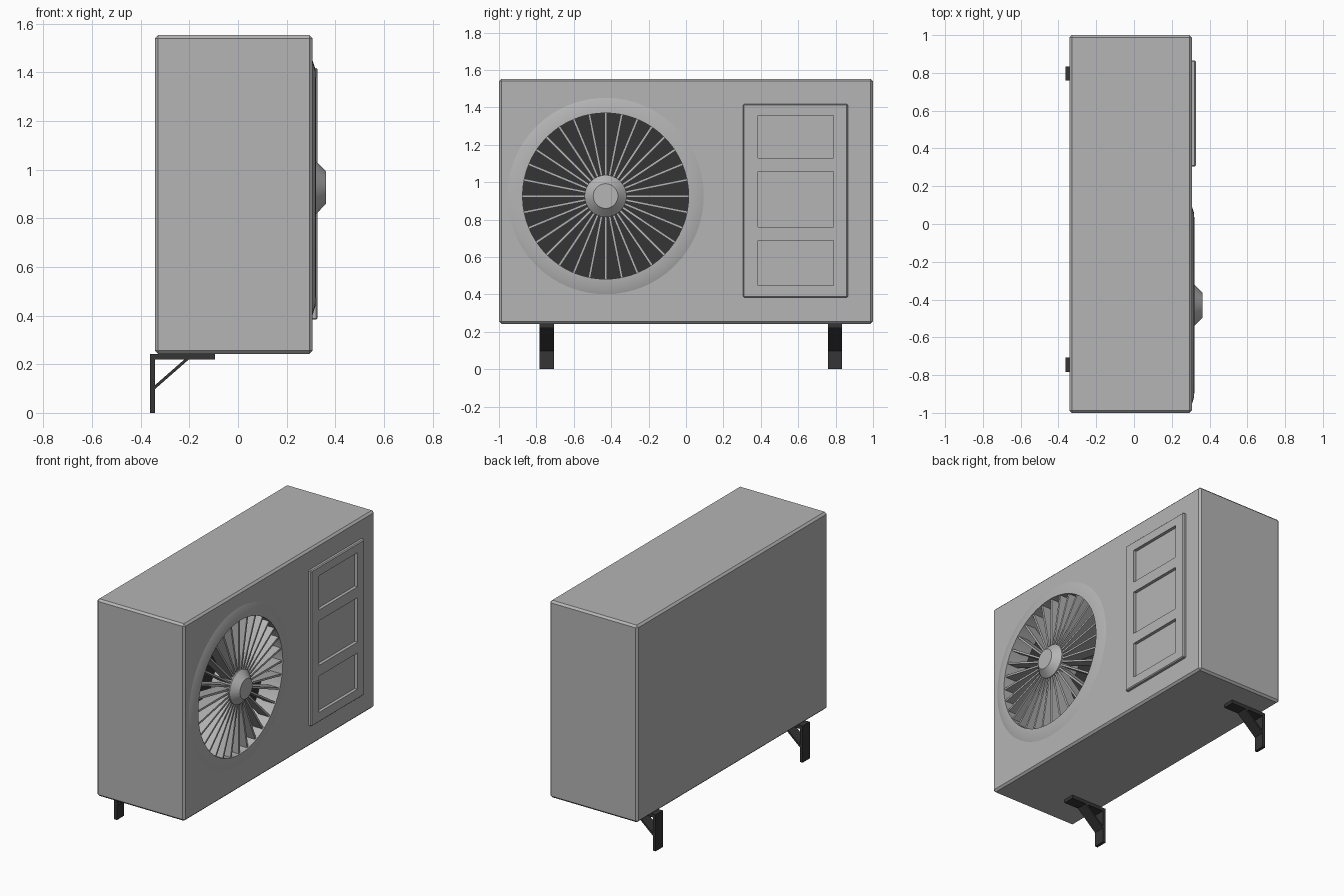
import bpy, bmesh, math
from mathutils import Matrix, Vector

if "Cube" in bpy.data.objects:
    bpy.data.objects.remove(bpy.data.objects["Cube"])

FY, FZ = -0.43, 0.926         # fan centre
FRONT = 0.306                 # x of the casing front face
HOLE = 0.444                  # fan opening radius


def material(name, v):
    m = bpy.data.materials.new(name)
    m.diffuse_color = (v, v, v, 1)
    m.use_nodes = True
    m.node_tree.nodes["Principled BSDF"].inputs["Base Color"].default_value = m.diffuse_color
    return m


grey = material("grey_paint", 0.46)
dark = material("dark_metal", 0.035)


def finish(name, bm, mat=grey, bevel=0, smooth=False):
    bmesh.ops.recalc_face_normals(bm, faces=bm.faces)
    me = bpy.data.meshes.new(name)
    bm.to_mesh(me)
    bm.free()
    ob = bpy.data.objects.new(name, me)
    bpy.context.collection.objects.link(ob)
    me.materials.append(mat)
    if bevel:
        m = ob.modifiers.new("bevel", 'BEVEL')
        m.width, m.segments, m.limit_method = bevel, 1, 'ANGLE'
    if smooth:
        bpy.ops.object.select_all(action='DESELECT')
        ob.select_set(True)
        bpy.context.view_layer.objects.active = ob
        bpy.ops.object.shade_smooth_by_angle(angle=math.radians(15))
    return ob


def add_box(bm, lo, hi, rot=Matrix()):
    lo, hi = Vector(lo), Vector(hi)
    m = rot @ Matrix.Translation((lo + hi) / 2) @ Matrix.Diagonal((*(hi - lo), 1))
    bmesh.ops.create_cube(bm, size=1, matrix=m)


def lathe(name, profile, steps=64, mat=grey):
    """Spin (radius, x) points around the fan axis."""
    bm = bmesh.new()
    vs = [bm.verts.new((x, FY, FZ + r)) for r, x in profile]
    edges = [bm.edges.new(p) for p in zip(vs, vs[1:])]
    bmesh.ops.spin(bm, geom=vs + edges, cent=(0, FY, FZ), axis=(1, 0, 0),
                   angle=math.tau, steps=steps)
    bmesh.ops.remove_doubles(bm, verts=bm.verts, dist=1e-5)
    return finish(name, bm, mat, smooth=True)


# Casing with a round fan opening
bm = bmesh.new()
add_box(bm, (-0.342, -1, 0.243), (FRONT, 1, 1.553))
casing = finish("casing", bm, bevel=0.013)
cutter = lathe("fan_opening_cutter", [(0, 0.17), (HOLE + 0.002, 0.17), (HOLE + 0.002, 0.5), (0, 0.5)])
cutter.hide_render = True
cutter.hide_viewport = True
cut = casing.modifiers.new("fan_opening", 'BOOLEAN')
cut.operation, cut.solver, cut.object = 'DIFFERENCE', 'EXACT', cutter

# Raised fan rim, dark back plate and hub
lathe("fan_rim", [(0.525, FRONT), (0.487, 0.318), (HOLE, 0.320), (HOLE, 0.175)])
lathe("fan_back_plate", [(0, 0.18), (HOLE, 0.18)], mat=dark)
lathe("fan_hub", [(0, 0.362), (0.066, 0.362), (0.112, 0.318), (0.112, 0.18)], steps=48)

# Radial grille vanes
bm = bmesh.new()
centre = Matrix.Translation((0, FY, FZ))
VANES = 32
for i in range(VANES):
    add_box(bm, (0.235, -0.0065, 0.10), (0.311, 0.0065, HOLE),
            centre @ Matrix.Rotation(math.tau * i / VANES, 4, 'X'))
finish("grille_vanes", bm)

# Service panel: raised plate with three recessed windows and a chamfered border
PX = 0.327
ys = [0.305, 0.386, 0.788, 0.865]
zs = [0.383, 0.448, 0.689, 0.761, 1.057, 1.129, 1.356, 1.418]
bm = bmesh.new()
grid = [[bm.verts.new((PX, y, z)) for z in zs] for y in ys]
for i in range(len(ys) - 1):
    for j in range(len(zs) - 1):
        if not (i == 1 and j % 2 == 1):
            bm.faces.new((grid[i][j], grid[i + 1][j], grid[i + 1][j + 1], grid[i][j + 1]))
ext = bmesh.ops.extrude_face_region(bm, geom=list(bm.faces), use_keep_orig=True)
bmesh.ops.translate(bm, vec=(FRONT - 0.001 - PX, 0, 0),
                    verts=[g for g in ext["geom"] if isinstance(g, bmesh.types.BMVert)])
bmesh.ops.recalc_face_normals(bm, faces=bm.faces)


def on_border(e):
    mid = (e.verts[0].co + e.verts[1].co) / 2
    hits = [abs(mid.y - ys[0]) < 1e-4 or abs(mid.y - ys[-1]) < 1e-4,
            abs(mid.z - zs[0]) < 1e-4 or abs(mid.z - zs[-1]) < 1e-4,
            abs(mid.x - PX) < 1e-4]
    return sum(hits) >= 2


bmesh.ops.bevel(bm, geom=[e for e in bm.edges if on_border(e)], offset=0.006,
                segments=1, affect='EDGES')
finish("service_panel", bm)

# Wall brackets: upright, shelf arm and diagonal brace
for side, y in (("left", -0.745), ("right", 0.797)):
    w = 0.038
    bm = bmesh.new()
    add_box(bm, (-0.362, y - w, 0), (-0.342, y + w, 0.243))
    add_box(bm, (-0.343, y - w, 0.220), (-0.095, y + w, 0.243))
    a, b = Vector((-0.348, y, 0.100)), Vector((-0.205, y, 0.225))
    d = b - a
    rot = Matrix.Translation((a + b) / 2) @ Matrix.Rotation(-math.atan2(d.z, d.x), 4, 'Y')
    add_box(bm, (-d.length / 2, -w, -0.006), (d.length / 2, w, 0.006), rot)
    finish(side + "_bracket", bm, dark)
